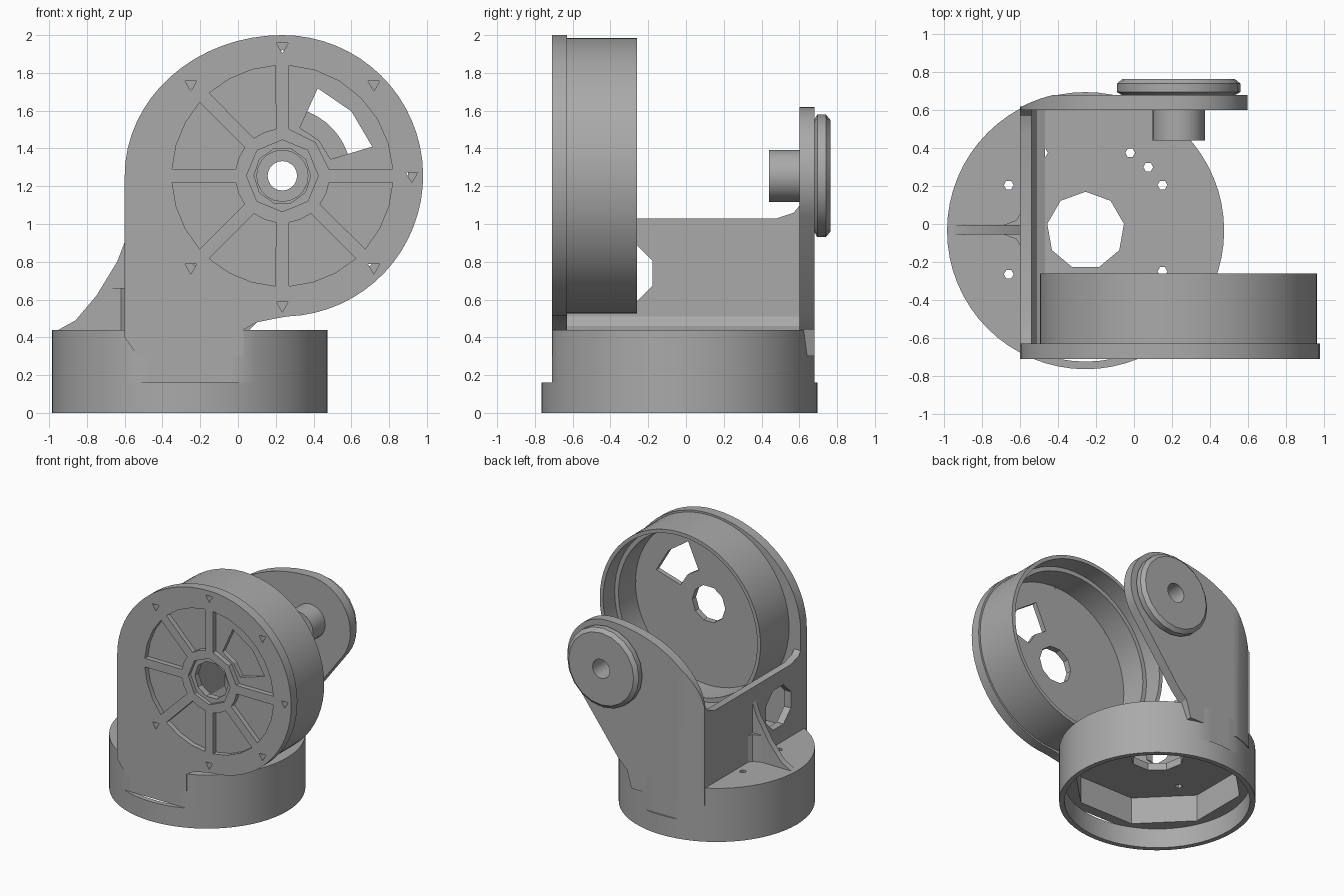
import bpy, bmesh
from math import sin, cos, pi, radians
from mathutils import Vector

cube = bpy.data.objects.get("Cube")
if cube:
    bpy.data.objects.remove(cube, do_unlink=True)

grey = bpy.data.materials.new("plain_grey")
grey.use_nodes = True
colour = (0.4, 0.4, 0.4, 1)
grey.diffuse_color = colour
grey.node_tree.nodes["Principled BSDF"].inputs["Base Color"].default_value = colour

BASE = (-0.255, -0.035)    # base axis in x, y
HUB = (0.235, 1.255)       # pivot axis in x, z
FRONT, BACK = -0.71, 0.68  # outer plate faces


def place(axis, a, b, t):
    return {"x": (t, a, b), "y": (a, t, b), "z": (a, b, t)}[axis]


def finish(name, bm):
    bmesh.ops.recalc_face_normals(bm, faces=bm.faces)
    mesh = bpy.data.meshes.new(name)
    bm.to_mesh(mesh)
    bm.free()
    mesh.materials.append(grey)
    obj = bpy.data.objects.new(name, mesh)
    bpy.context.collection.objects.link(obj)
    return obj


def prism(name, points, axis, low, high):
    bm = bmesh.new()
    face = bm.faces.new([bm.verts.new(place(axis, a, b, low)) for a, b in points])
    out = bmesh.ops.extrude_face_region(bm, geom=[face])
    moved = [v for v in out["geom"] if isinstance(v, bmesh.types.BMVert)]
    bmesh.ops.translate(bm, verts=moved, vec=Vector(place(axis, 0, 0, high - low)))
    return finish(name, bm)


def lathe(name, profile, axis, centre, sides):
    # closed (radius, height) profile turned into a ring
    bm = bmesh.new()
    rings = []
    for i in range(sides):
        a = 2 * pi * i / sides
        rings.append([bm.verts.new(place(axis, centre[0] + r * cos(a),
                                         centre[1] + r * sin(a), t)) for r, t in profile])
    n = len(profile)
    for i in range(sides):
        p, q = rings[i], rings[(i + 1) % sides]
        for j in range(n):
            k = (j + 1) % n
            bm.faces.new((p[j], p[k], q[k], q[j]))
    return finish(name, bm)


def arc(centre, rx, rz, start, end, steps):
    angles = [radians(start + (end - start) * i / steps) for i in range(steps + 1)]
    return [(centre[0] + rx * cos(a), centre[1] + rz * sin(a)) for a in angles]


def ngon(centre, r, sides, turn=0):
    return arc(centre, r, r, turn, turn + 360, sides)[:-1]


def boolean(obj, tool, operation="DIFFERENCE"):
    mod = obj.modifiers.new("cut", "BOOLEAN")
    mod.operation, mod.solver, mod.object = operation, "EXACT", tool
    bpy.context.view_layer.objects.active = obj
    bpy.ops.object.modifier_apply(modifier=mod.name)
    bpy.data.objects.remove(tool, do_unlink=True)


def cut(obj, points, axis, low, high):
    boolean(obj, prism("cutter", points, axis, low, high))


parts = []

# Base: open lower ring and a flat-sided body, hollow from below
parts.append(lathe("base_ring", [(0.73, 0), (0.73, 0.16), (0.69, 0.16), (0.69, 0)], "z", BASE, 64))
outline = [(x, min(max(y, FRONT), BACK)) for x, y in ngon(BASE, 0.73, 64)]
body = prism("base_body", outline, "z", 0.16, 0.44)
cut(body, ngon(BASE, 0.64, 8, 22.5), "z", 0.1, 0.38)
cut(body, ngon(BASE, 0.205, 9, 10), "z", 0.3, 0.5)
for spot in [(-0.48, 0.375), (-0.02, 0.375), (0.075, 0.3), (0.15, 0.205),
             (-0.66, 0.205), (-0.66, -0.265), (0.15, -0.25)]:
    cut(body, ngon(spot, 0.026, 6), "z", 0.3, 0.5)
parts.append(body)

# Side wall with round opening, inner fillet and outer rib
wall = prism("side_wall", [(-0.67, 0.42), (0.62, 0.42), (0.62, 1.12), (0.57, 1.06), (0.48, 1.03),
                           (-0.5, 1.03), (-0.6, 1.06), (-0.67, 1.14)], "x", -0.6, -0.54)
cut(wall, ngon((-0.34, 0.74), 0.175, 8, 22.5), "x", -0.7, -0.4)
parts.append(wall)
parts.append(prism("wall_fillet", [(-0.55, 0.43), (-0.47, 0.44), (-0.51, 0.46), (-0.54, 0.51)],
                   "y", -0.64, 0.62))
parts.append(prism("outer_rib", [(-0.59, 0.93), (-0.64, 0.8), (-0.75, 0.62), (-0.86, 0.49),
                                 (-0.95, 0.44), (-0.59, 0.43)], "y", -0.055, -0.005))
parts.append(prism("rib_flare", [(-0.59, 0.07), (-0.62, 0.02), (-0.7, -0.01), (-0.7, -0.05),
                                 (-0.62, -0.08), (-0.59, -0.13)], "z", 0.43, 0.66))

# Front plate: round face blending into a straight upright
outline = arc(HUB, 0.835, 0.745, 180, 90, 16)[:-1] + arc(HUB, 0.745, 0.745, 90, -88, 32)
outline += [(0.2, 0.5), (0.1, 0.48), (0.03, 0.44), (0.03, 0.3), (-0.53, 0.3), (-0.6, 0.4)]
plate = prism("front_plate", outline, "y", FRONT, -0.63)
sectors = [(0, 90)] + [(a, a + 45) for a in range(90, 360, 45)]
for a, b in sectors:
    outer, inner = 3.5, 8
    steps = (b - a) // 15
    pocket = arc(HUB, 0.585, 0.585, a + outer, b - outer, steps)
    pocket += arc(HUB, 0.25, 0.25, b - inner, a + inner, 2)
    cut(plate, pocket, "y", FRONT - 0.1, FRONT + 0.04)
window = arc(HUB, 0.5, 0.5, 18, 68, 2) + arc(HUB, 0.27, 0.27, 70, 19, 2)
cut(plate, window, "y", -0.9, -0.5)
cut(plate, ngon(HUB, 0.19, 8), "y", -0.9, -0.68)
cut(plate, ngon(HUB, 0.15, 10), "y", -0.9, -0.5)
for i in range(8):
    if i != 4:
        spot = arc(HUB, 0.685, 0.685, 45 * i, 360, 1)[0]
        cut(plate, ngon(spot, 0.036, 3, 30), "y", -0.9, -0.5)
parts.append(plate)

# Drum: stepped ring behind the front plate
parts.append(lathe("drum", [(0.73, -0.63), (0.73, -0.26), (0.7, -0.26), (0.7, -0.41),
                            (0.665, -0.41), (0.665, -0.63)], "y", HUB, 64))

# Back plate: arm leaning towards the pivot, rounded at the corner by the base
outline = arc((HUB[0], 1.05), 0.835, 0.57, 180, 90, 14)[:-1]
outline += arc(HUB, 0.365, 0.365, 90, -35, 16)
outline += [(0.14, 0.52), (0.06, 0.44), (0.02, 0.3), (-0.6, 0.3)]
arm = prism("back_plate", outline, "y", 0.6, BACK)
limit = [(x, min(y, BACK)) for x, y in arc(BASE, 0.735, 0.735, 122, 90, 12)]
limit += [(0.8, BACK), (0.8, 0.55), (-0.65, 0.55)]
boolean(arm, prism("limit", limit, "z", 0.1, 1.9), "INTERSECT")
cut(arm, ngon(HUB, 0.1, 16), "y", 0.5, 0.8)
parts.append(arm)

# Pivot: inner boss and outer chamfered disc around one bore
parts.append(lathe("pivot_boss", [(0.078, 0.44), (0.138, 0.44), (0.138, 0.66), (0.29, 0.675),
                                  (0.325, 0.695), (0.325, 0.74), (0.295, 0.765), (0.078, 0.765)],
                   "y", HUB, 20))

# Smooth round surfaces, keep edges crisp
bpy.ops.object.select_all(action="DESELECT")
for part in parts:
    part.select_set(True)
bpy.context.view_layer.objects.active = parts[0]
bpy.ops.object.shade_smooth_by_angle(angle=radians(25))
